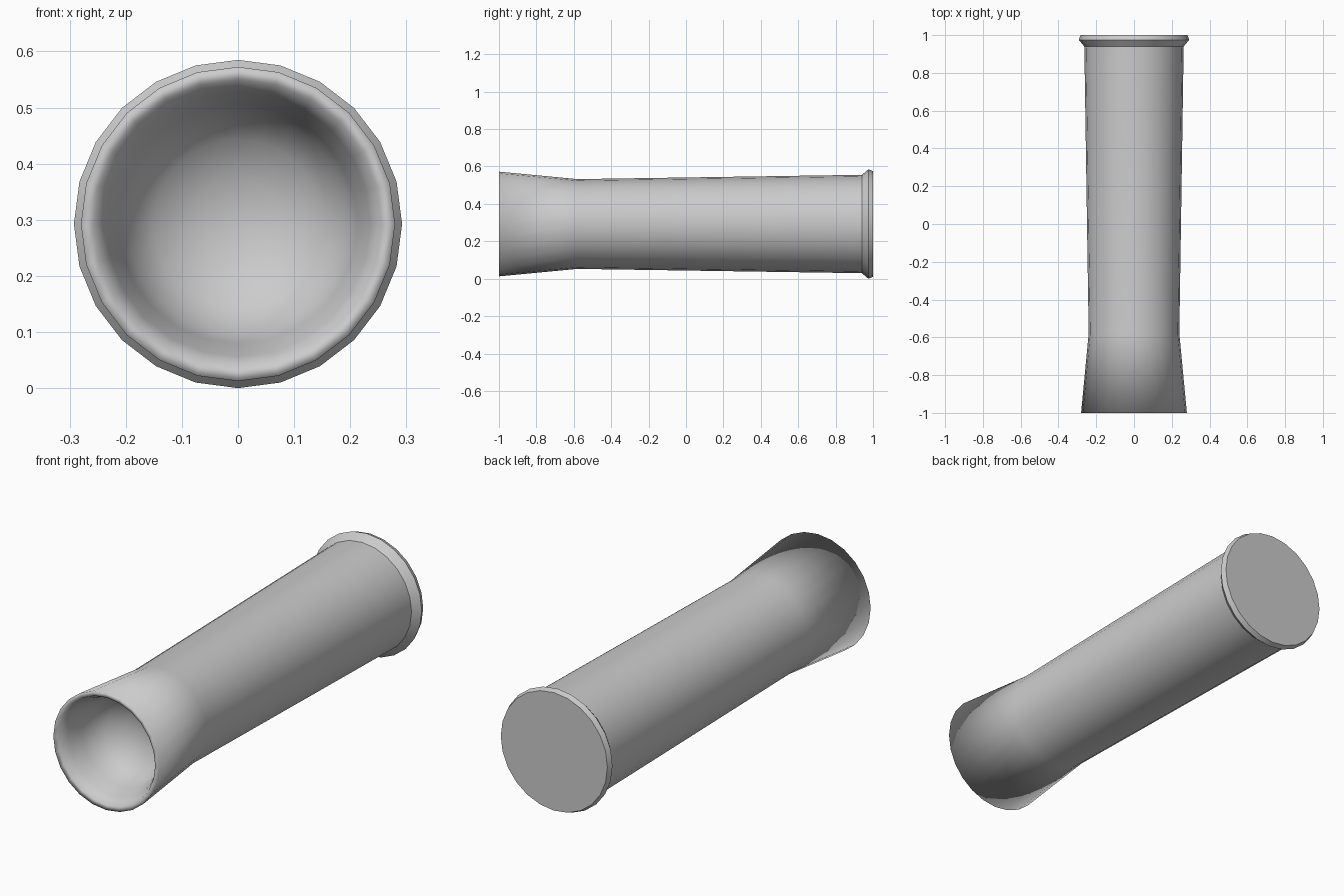
import bpy
import bmesh
from math import sin, cos, pi

SIDES = 24
AXIS_HEIGHT = 0.2925

cube = bpy.data.objects.get("Cube")
if cube:
    bpy.data.objects.remove(cube, do_unlink=True)

grey = bpy.data.materials.new("plain grey")
grey.use_nodes = True
grey.diffuse_color = (0.6, 0.6, 0.6, 1)
grey.node_tree.nodes["Principled BSDF"].inputs["Base Color"].default_value = grey.diffuse_color


def lathe(name, profile, sharp_rings=(), flat_end=False):
    """Turn (radius, y) points about the y axis; the last ring closes in a disc or a point."""
    bm = bmesh.new()
    rings = []
    for radius, y in profile:
        if radius == 0:
            rings.append([bm.verts.new((0, y, AXIS_HEIGHT))] * SIDES)
            continue
        rings.append([bm.verts.new((radius * sin(2 * pi * i / SIDES), y,
                                    AXIS_HEIGHT + radius * cos(2 * pi * i / SIDES)))
                      for i in range(SIDES)])
    for a, b in zip(rings, rings[1:]):
        for i in range(SIDES):
            j = (i + 1) % SIDES
            corners = [a[i], a[j], b[j], b[i]]
            bm.faces.new(list(dict.fromkeys(corners)))
    for face in bm.faces:
        face.smooth = True
    if flat_end:
        bm.faces.new(rings[-1])
    for k in sharp_rings:
        for i in range(SIDES):
            bm.edges.get((rings[k][i], rings[k][(i + 1) % SIDES])).smooth = False
    bmesh.ops.recalc_face_normals(bm, faces=bm.faces)
    # The end face or the outer wall decides which way is out
    bm.faces.ensure_lookup_table()
    wall = bm.faces[0]
    outward = wall.calc_center_median()
    outward.z -= AXIS_HEIGHT
    outward.y = 0
    if wall.normal.dot(outward) < 0:
        bmesh.ops.reverse_faces(bm, faces=bm.faces)
    mesh = bpy.data.meshes.new(name)
    bm.to_mesh(mesh)
    bm.free()
    mesh.materials.append(grey)
    obj = bpy.data.objects.new(name, mesh)
    bpy.context.collection.objects.link(obj)
    return obj


# Barrel, flared mouth, rounded lip and the hollow bowl inside the mouth
bowl = [(0.213 * cos(t * pi / 8), -0.88 + 0.16 * sin(t * pi / 8)) for t in range(1, 4)]
lathe("barrel_and_mouth",
      [(0.263, 0.94), (0.24, -0.58), (0.28, -1.0), (0.257, -0.995),
       (0.236, -0.95), (0.213, -0.88)] + bowl + [(0, -0.72)])

# Collar with a flat closed back
lathe("end_collar",
      [(0.263, 0.94), (0.2925, 0.975), (0.283, 1.0)],
      sharp_rings=(1, 2), flat_end=True)
